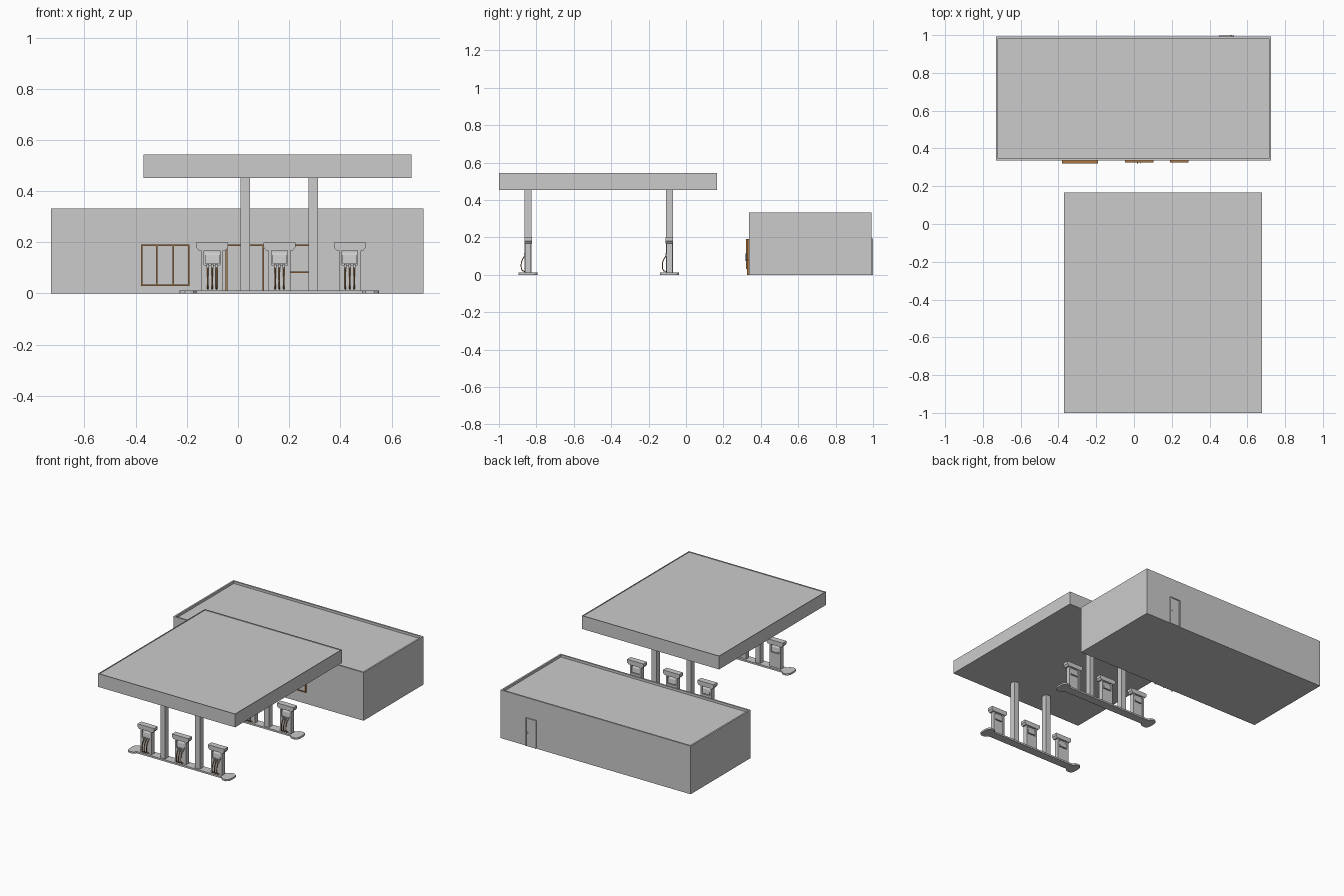
import bpy, bmesh
from mathutils import Vector

if "Cube" in bpy.data.objects:
    bpy.data.objects.remove(bpy.data.objects["Cube"])


def material(name, rgb):
    m = bpy.data.materials.new(name)
    m.diffuse_color = (*rgb, 1)
    m.use_nodes = True
    m.node_tree.nodes["Principled BSDF"].inputs["Base Color"].default_value = m.diffuse_color
    return m


BROWN = material("brown_trim", (0.42, 0.19, 0.06))
DARK = material("dark_trim", (0.06, 0.05, 0.045))


def finish(name, bm, mat=None):
    bmesh.ops.recalc_face_normals(bm, faces=bm.faces)
    me = bpy.data.meshes.new(name)
    bm.to_mesh(me)
    bm.free()
    ob = bpy.data.objects.new(name, me)
    bpy.context.collection.objects.link(ob)
    if mat:
        me.materials.append(mat)
    return ob


def prism(name, pts, vec, mat=None):
    """Extrude a closed 3D outline along vec."""
    bm = bmesh.new()
    face = bm.faces.new([bm.verts.new(p) for p in pts])
    ext = bmesh.ops.extrude_face_region(bm, geom=[face], use_keep_orig=True)
    bmesh.ops.translate(bm, vec=Vector(vec),
                        verts=[g for g in ext["geom"] if isinstance(g, bmesh.types.BMVert)])
    return finish(name, bm, mat)


def box(name, x0, x1, y0, y1, z0, z1, mat=None):
    return prism(name, [(x0, y0, z0), (x1, y0, z0), (x1, y1, z0), (x0, y1, z0)],
                 (0, 0, z1 - z0), mat)


def tray(name, x0, x1, y0, y1, z0, z1, rim, depth):
    """Block whose top is sunk inside a raised rim."""
    ob = box(name, x0, x1, y0, y1, z0, z1)
    bm = bmesh.new()
    bm.from_mesh(ob.data)
    top = max(bm.faces, key=lambda f: f.calc_center_median().z)
    bmesh.ops.inset_region(bm, faces=[top], thickness=rim)
    ext = bmesh.ops.extrude_face_region(bm, geom=[top])
    bmesh.ops.translate(bm, vec=(0, 0, -depth),
                        verts=[g for g in ext["geom"] if isinstance(g, bmesh.types.BMVert)])
    bmesh.ops.delete(bm, geom=[top], context='FACES_ONLY')
    bm.to_mesh(ob.data)
    bm.free()
    return ob


def frame(name, x0, x1, y0, y1, z0, z1, w, mat, uprights=(), sill=True):
    box(name + "_left", x0, x0 + w, y0, y1, z0, z1, mat)
    box(name + "_right", x1 - w, x1, y0, y1, z0, z1, mat)
    box(name + "_top", x0 + w, x1 - w, y0, y1, z1 - w, z1, mat)
    low = z0
    if sill:
        low = z0 + w
        box(name + "_sill", x0 + w, x1 - w, y0, y1, z0, low, mat)
    for x in uprights:
        box(name + "_upright", x - w / 2, x + w / 2, y0, y1, low, z1 - w, mat)


def tube(name, pts, r, mat=None):
    cu = bpy.data.curves.new(name, 'CURVE')
    cu.dimensions = '3D'
    cu.bevel_depth = r
    cu.bevel_resolution = 1
    cu.use_fill_caps = True
    cu.resolution_u = 5
    sp = cu.splines.new('BEZIER')
    sp.bezier_points.add(len(pts) - 1)
    for bp, p in zip(sp.bezier_points, pts):
        bp.co = p
        bp.handle_left_type = bp.handle_right_type = 'AUTO'
    if mat:
        cu.materials.append(mat)
    ob = bpy.data.objects.new(name, cu)
    bpy.context.collection.objects.link(ob)


# Shop building with parapet
tray("shop_building", -0.73, 0.725, 0.336, 0.992, 0, 0.333, 0.016, 0.016)

# Shop front: triple window, double door, small window
frame("wide_window", -0.38, -0.19, 0.32, 0.337, 0.03, 0.192, 0.006, BROWN, (-0.317, -0.253))
box("wide_window_glass", -0.376, -0.194, 0.330, 0.337, 0.034, 0.188)
frame("shop_door_frame", -0.048, 0.102, 0.326, 0.337, 0, 0.192, 0.006, BROWN, (0.027,), False)
box("shop_door_glass", -0.044, 0.098, 0.332, 0.337, 0, 0.188)
for x in (0.018, 0.036):
    box("shop_door_handle", x - 0.002, x + 0.002, 0.319, 0.333, 0.075, 0.115, DARK)
frame("small_window", 0.19, 0.288, 0.326, 0.337, 0.08, 0.192, 0.006, BROWN)
box("small_window_glass", 0.194, 0.284, 0.332, 0.337, 0.084, 0.188)

# Back door
frame("back_door_frame", 0.45, 0.53, 0.99, 0.999, 0, 0.195, 0.006, None, (), False)
box("back_door", 0.456, 0.524, 0.99, 0.995, 0, 0.189)
box("back_door_handle", 0.512, 0.518, 0.994, 1.0, 0.092, 0.098)

# Canopy
tray("canopy", -0.37, 0.678, -1.0, 0.167, 0.452, 0.544, 0.005, 0.005)


def pump(cx, cy):
    def at(name, x0, x1, y0, y1, z0, z1, mat=None):
        return box(name, cx + x0, cx + x1, cy + y0, cy + y1, z0, z1, mat)

    # Cabinet: side posts around a recessed core
    for s in (-1, 1):
        at("pump_side_post", s * 0.037 - 0.006, s * 0.037 + 0.006, -0.016, 0.016, 0.011, 0.17)
    at("pump_base", -0.031, 0.031, -0.014, 0.014, 0.011, 0.112)
    at("pump_core", -0.031, 0.031, -0.006, 0.006, 0.112, 0.17)
    # Flared head sign
    head = [(-0.0625, 0.2), (-0.0625, 0.181), (-0.052, 0.168),
            (0.052, 0.168), (0.0625, 0.181), (0.0625, 0.2)]
    prism("pump_head", [(cx + x, cy - 0.02, z) for x, z in head], (0, 0.04, 0))
    # Sloped display on both faces
    for s in (-1, 1):
        prof = [(0.005, 0.162), (0.012, 0.150), (0.016, 0.118), (0.005, 0.118)]
        prism("pump_display", [(cx - 0.028, cy + s * y, z) for y, z in prof], (0.056, 0, 0))
    # Nozzles and hoses on the front
    for dx in (-0.017, 0, 0.017):
        at("nozzle_holster", dx - 0.005, dx + 0.005, -0.021, -0.013, 0.098, 0.116)
        x = cx + dx
        tube("pump_hose", [(x, cy - 0.019, 0.1), (x, cy - 0.032, 0.078),
                           (x, cy - 0.037, 0.052), (x, cy - 0.03, 0.022),
                           (x, cy - 0.014, 0.018)], 0.003, BROWN)


# Two pump islands with columns and pumps
END = [(0.325, 0.03), (0.336, 0.046), (0.35, 0.051), (0.37, 0.051), (0.384, 0.04), (0.39, 0.022)]
CX = 0.162
for cy in (-0.844, -0.089):
    right = END + [(x, -y) for x, y in reversed(END)]
    outline = right + [(-x, -y) for x, y in right]
    prism("pump_island", [(CX + x, cy + y, 0) for x, y in outline], (0, 0, 0.012))
    for x in (0.0285, 0.2935):
        box("canopy_column", x - 0.0185, x + 0.0185, cy - 0.019, cy + 0.019, 0.011, 0.455)
    for x in (-0.101, 0.162, 0.437):
        pump(x, cy)
